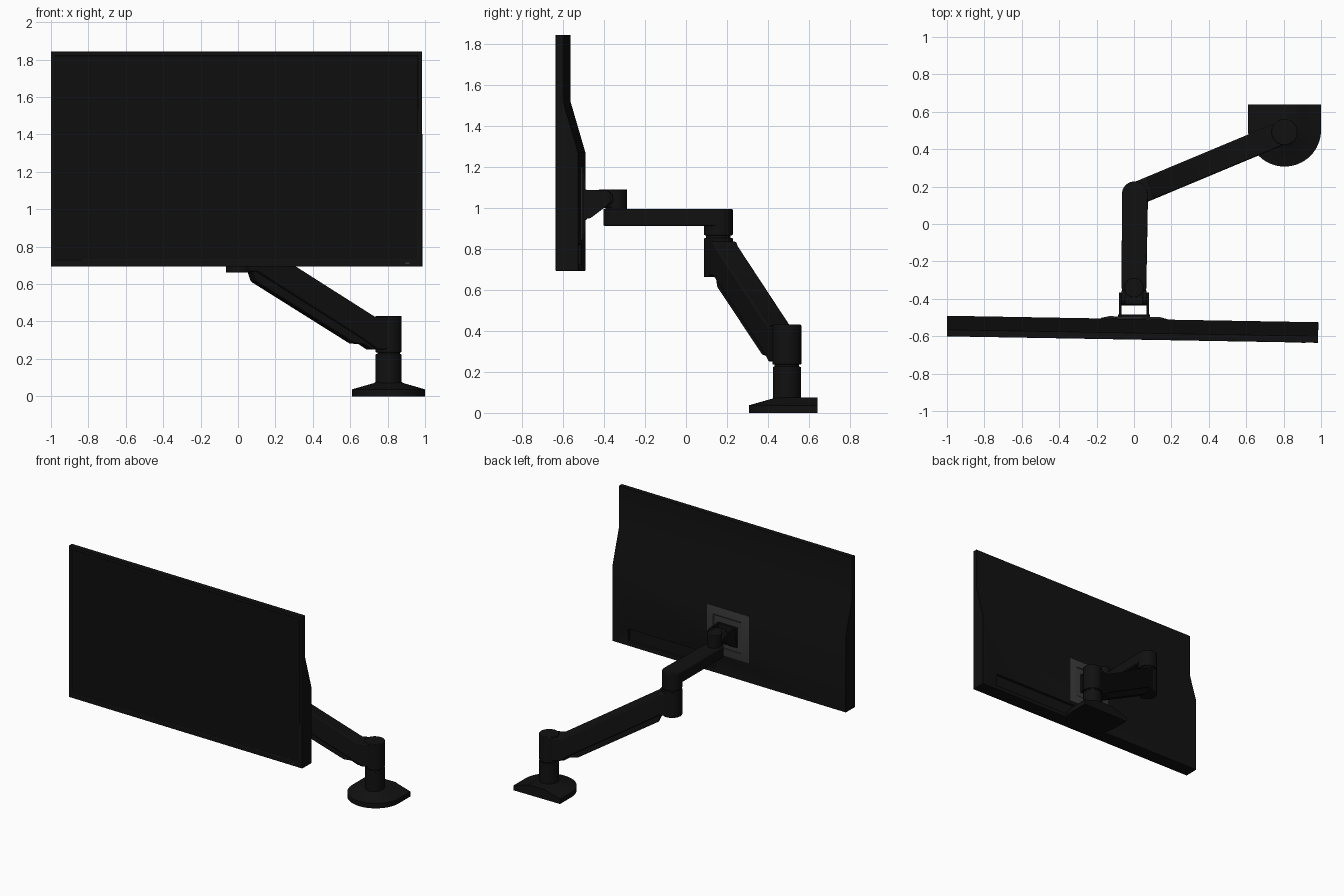
import bpy, bmesh, math
from mathutils import Matrix, Vector

if "Cube" in bpy.data.objects:
    bpy.data.objects.remove(bpy.data.objects["Cube"])


def material(name, v):
    m = bpy.data.materials.new(name)
    m.diffuse_color = (v, v, v, 1)
    m.use_nodes = True
    m.node_tree.nodes["Principled BSDF"].inputs["Base Color"].default_value = m.diffuse_color
    return m


BLACK = material("matte black", 0.0055)
SCREEN = material("screen black", 0.0045)
GREY = material("dark grey metal", 0.04)


def finish(name, bm, mat, bevel=0.0, matrix=None):
    bmesh.ops.recalc_face_normals(bm, faces=bm.faces)
    me = bpy.data.meshes.new(name)
    bm.to_mesh(me)
    bm.free()
    ob = bpy.data.objects.new(name, me)
    bpy.context.collection.objects.link(ob)
    me.materials.append(mat)
    if matrix is not None:
        ob.matrix_world = matrix
    bpy.ops.object.select_all(action='DESELECT')
    ob.select_set(True)
    bpy.context.view_layer.objects.active = ob
    bpy.ops.object.shade_smooth_by_angle(angle=math.radians(35))
    if bevel:
        b = ob.modifiers.new("bevel", 'BEVEL')
        b.width, b.segments, b.angle_limit = bevel, 2, math.radians(35)
    return ob


def loft(name, rings, mat, bevel=0.0, matrix=None):
    """Skin a stack of equal-length point rings and cap both ends."""
    bm = bmesh.new()
    vs = [[bm.verts.new(p) for p in r] for r in rings]
    n = len(rings[0])
    for a, b in zip(vs, vs[1:]):
        for i in range(n):
            bm.faces.new((a[i], a[(i + 1) % n], b[(i + 1) % n], b[i]))
    bm.faces.new(vs[0])
    bm.faces.new(vs[-1])
    return finish(name, bm, mat, bevel, matrix)


def side_prism(name, pts, x0, x1, mat, bevel=0.0, matrix=None):
    """Extrude a (y, z) profile along x."""
    return loft(name, [[(x, y, z) for y, z in pts] for x in (x0, x1)], mat, bevel, matrix)


def box(name, x, y, z, mat, bevel=0.0, matrix=None):
    pts = [(y[0], z[0]), (y[1], z[0]), (y[1], z[1]), (y[0], z[1])]
    return side_prism(name, pts, x[0], x[1], mat, bevel, matrix)


def arc(cx, cy, r, a0, a1, n=24):
    return [(cx + r * math.cos(math.radians(a0 + (a1 - a0) * i / n)),
             cy + r * math.sin(math.radians(a0 + (a1 - a0) * i / n))) for i in range(n + 1)]


def upright(name, pts, z0, z1, mat, bevel=0.0):
    return loft(name, [[(x, y, z) for x, y in pts] for z in (z0, z1)], mat, bevel)


def post(name, c, r, z0, z1, bevel=0.004):
    return upright(name, arc(c[0], c[1], r, 0, 352.5, 47), z0, z1, BLACK, bevel)


# ---- monitor, turned slightly about z
PANEL = Matrix.Translation((-0.0075, -0.563, 0)) @ Matrix.Rotation(math.radians(-1.0), 4, 'Z')
HW, Z0, Z1 = 0.9925, 0.693, 1.843
body = side_prism("monitor_body", [(-.055, Z0), (.055, Z0), (.055, 1.27), (-.018, 1.52),
                                   (-.018, Z1), (-.055, Z1)], -HW, HW, BLACK, 0, PANEL)
body.data.materials.append(SCREEN)
bm = bmesh.new()
bm.from_mesh(body.data)
front = min(bm.faces, key=lambda f: f.calc_center_median().y)
bmesh.ops.inset_region(bm, faces=[front], thickness=0.03)
for v in front.verts:                      # deeper bezel along the bottom
    if v.co.z < 1:
        v.co.z += 0.015
bmesh.ops.inset_region(bm, faces=[front], thickness=0.003, depth=-0.004)
front.material_index = 1
bm.to_mesh(body.data)
bm.free()

# connector recess low on the back
cutter = box("recess_cutter", (0.12, 0.86), (0.035, 0.09), (0.725, 0.82), BLACK, 0, PANEL)
cutter.hide_render = True
cutter.hide_viewport = True
cut = body.modifiers.new("recess", 'BOOLEAN')
cut.object, cut.operation, cut.solver = cutter, 'DIFFERENCE', 'EXACT'
bv = body.modifiers.new("bevel", 'BEVEL')
bv.width, bv.segments, bv.angle_limit = 0.008, 2, math.radians(40)

box("power_button", (0.905, 0.925), (-0.058, -0.05), (0.706, 0.714), GREY, 0, PANEL)


# ---- mounting plate: stepped square frustum
def square(h, y, zc=1.02):
    return [(0.0075 + sx * h, y, zc + sz * h) for sx, sz in ((-1, -1), (1, -1), (1, 1), (-1, 1))]


loft("mount_plate", [square(.178, .05), square(.178, .058), square(.135, .068),
                     square(.12, .068), square(.115, .064)], GREY, 0, PANEL)
box("bracket_back", (-0.085, 0.085), (-0.503, -0.484), (0.94, 1.09), BLACK, 0.003)

# ---- tilt fork and swivel head
for side, x in (("left", -0.08), ("right", 0.068)):
    side_prism("tilt_fork_" + side, [(-.49, .945), (-.465, .95), (-.385, 1.01), (-.365, 1.03),
                                     (-.365, 1.07), (-.385, 1.085), (-.49, 1.088)],
               x, x + 0.012, BLACK, 0.002)
side_prism("tilt_knuckle", arc(-.395, 1.045, .04, 0, 345, 23), -0.068, 0.068, BLACK, 0.003)
box("knuckle_block", (-0.048, 0.048), (-0.43, -0.34), (1.0, 1.088), BLACK, 0.006)
post("swivel_head", (0, -0.34), 0.052, 0.98, 1.09)

# ---- upper arm: straight bar with rounded ends
ELBOW = (0.005, 0.158)
upright("upper_arm", arc(*ELBOW, .07, 0, 180) + arc(0, -.337, .066, 180, 360),
        0.912, 0.995, BLACK, 0.006)
post("elbow_cap", ELBOW, 0.07, 0.866, 0.94)
post("elbow_pin", ELBOW, 0.06, 0.80, 0.90, 0)
post("elbow_socket", ELBOW, 0.07, 0.662, 0.853)

# ---- lower spring arm: local y runs from elbow to base post
BASE = (0.805, 0.492)
run = Vector(BASE) - Vector(ELBOW)
L = run.length
ARM = Matrix.Translation((*ELBOW, 0)) @ Matrix.Rotation(math.atan2(run.y, run.x) - math.pi / 2, 4, 'Z')
side_prism("lower_arm", [(0, .84), (.085, .835), (.10, .815), (.765, .425), (L, .425), (L, .25), (.78, .25),
                         (.70, .305), (.08, .668), (0, .668)], -.0625, .0625, BLACK, 0.008, ARM)
side_prism("lower_arm_cover", [(.06, .68), (.085, .613), (.655, .283), (.71, .278), (.755, .25),
                               (.80, .25), (.80, .36), (.12, .76)], -.044, .044, BLACK, 0.006, ARM)

# ---- base post and desk clamp plate
post("base_socket", BASE, 0.07, 0.235, 0.43)
post("base_pin", BASE, 0.06, 0.2, 0.26, 0)
post("base_post", BASE, 0.069, 0.05, 0.225)


def d_shape(r, z):
    """Half-round front with a straight back edge."""
    pts = [(BASE[0] + r, .64)] + arc(BASE[0], .502, r, 0, -180, 32) + [(BASE[0] - r, .64)]
    return [(x, y, z) for x, y in pts]


loft("desk_base", [d_shape(.195, 0), d_shape(.195, .037), d_shape(.08, .07), d_shape(.072, .075)], BLACK)
